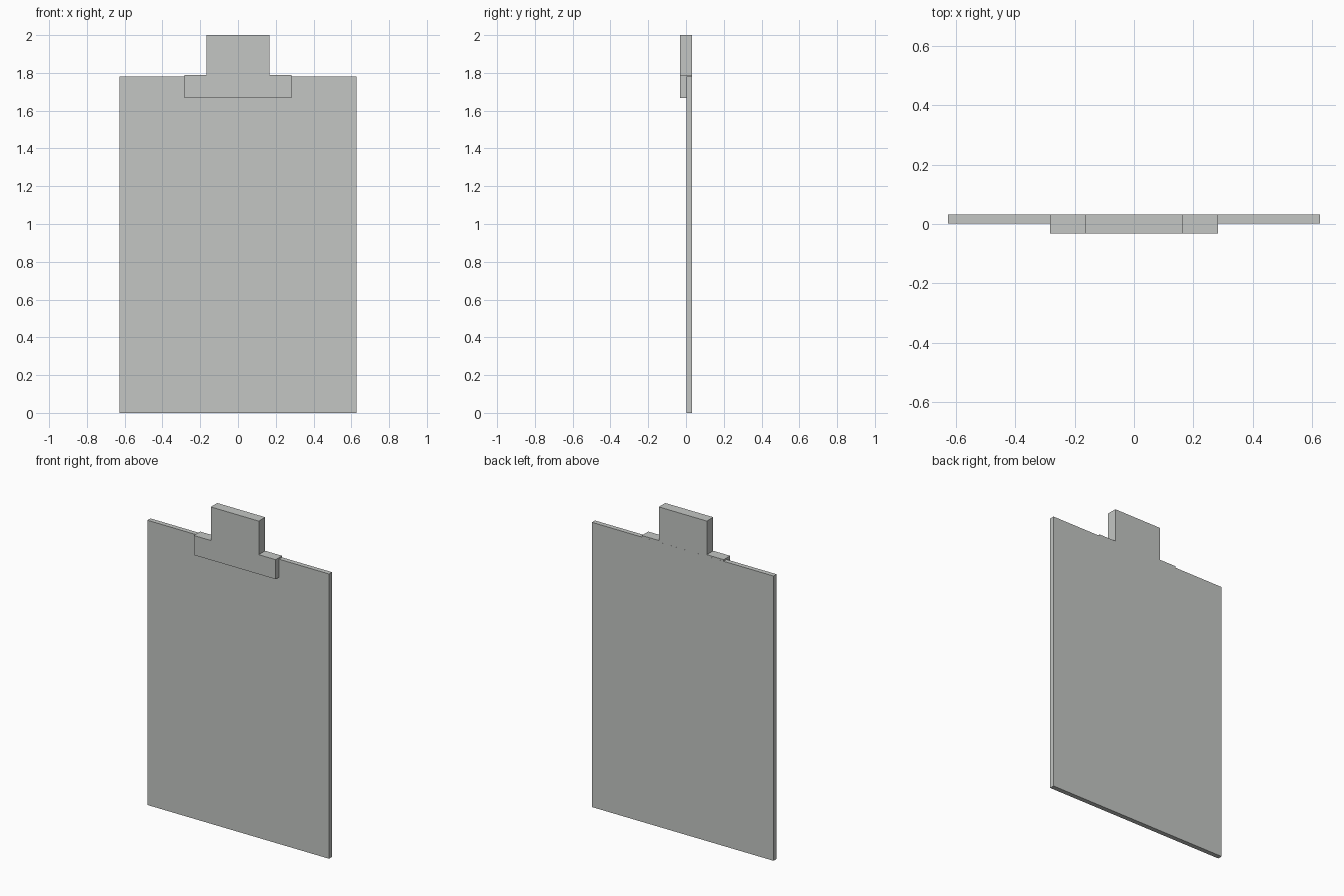
import bpy
import bmesh

if "Cube" in bpy.data.objects:
    bpy.data.objects.remove(bpy.data.objects["Cube"])

# One flat grey for the whole model
grey = bpy.data.materials.new("light grey")
grey.diffuse_color = (0.55, 0.565, 0.55, 1.0)
grey.use_nodes = True
grey.node_tree.nodes["Principled BSDF"].inputs["Base Color"].default_value = grey.diffuse_color


def prism(name, profile, y_front, y_back):
    """Extrude an outline in the x-z plane from y_front to y_back."""
    bm = bmesh.new()
    face = bm.faces.new([bm.verts.new((x, y_front, z)) for x, z in profile])
    ext = bmesh.ops.extrude_face_region(bm, geom=[face])
    verts = [v for v in ext["geom"] if isinstance(v, bmesh.types.BMVert)]
    bmesh.ops.translate(bm, verts=verts, vec=(0, y_back - y_front, 0))
    bmesh.ops.recalc_face_normals(bm, faces=bm.faces)
    mesh = bpy.data.meshes.new(name)
    bm.to_mesh(mesh)
    bm.free()
    mesh.materials.append(grey)
    obj = bpy.data.objects.new(name, mesh)
    bpy.context.collection.objects.link(obj)
    return obj


def mirrored(half):
    """Complete a right-hand outline with its left-hand mirror image."""
    return half + [(-x, z) for x, z in reversed(half)]


# Thin backing board
prism("board", mirrored([(0.628, 0.0), (0.628, 1.78)]), 0.002, 0.032)

# Clip: wide bar with a narrower tab on top, gripping the board
clip_half = [(0.283, 1.668), (0.283, 1.79), (0.166, 1.79), (0.166, 2.0)]
prism("clip", mirrored(clip_half), -0.032, 0.0317)
